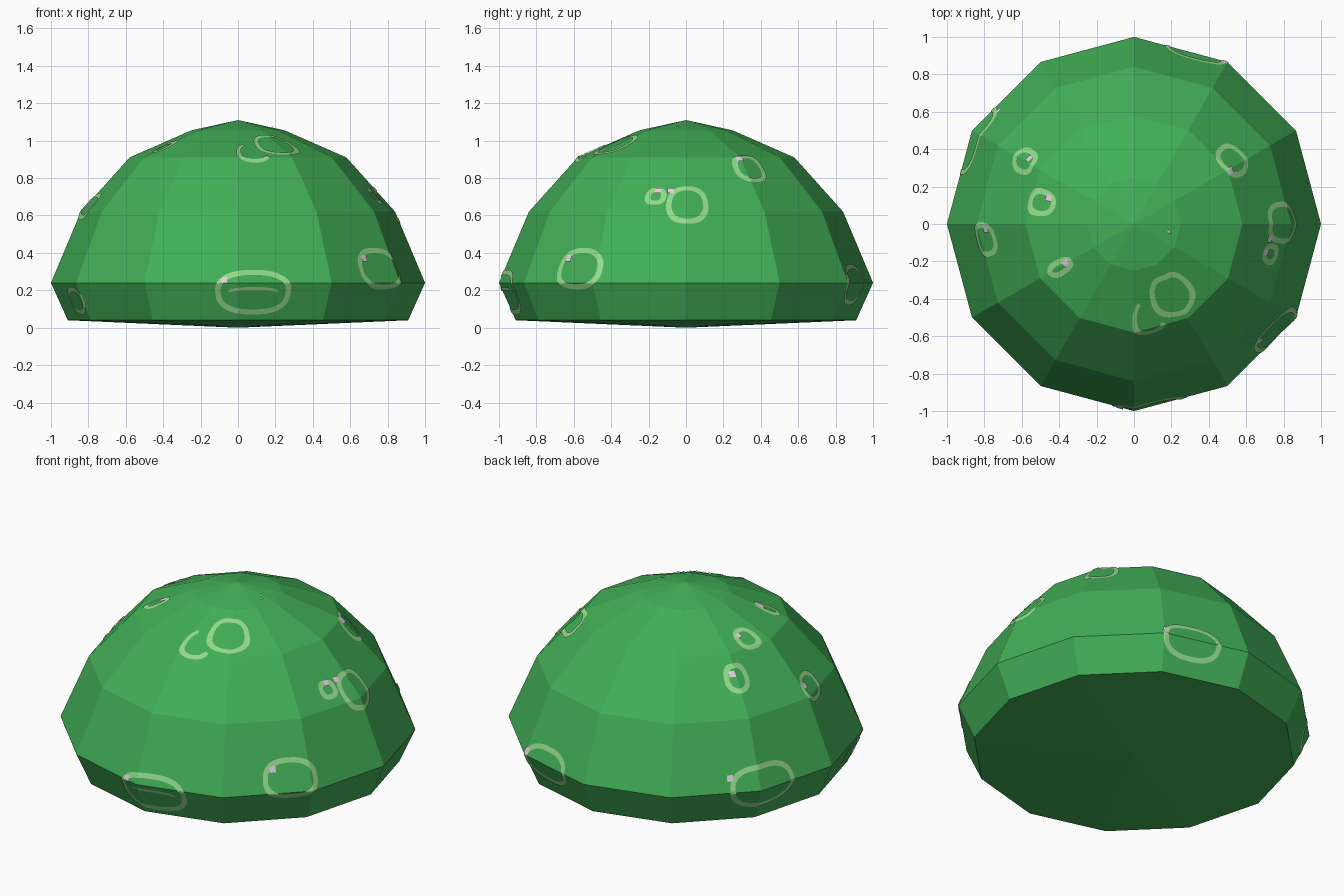
import bpy
from math import pi, cos, sin, radians, hypot, copysign
from mathutils import Vector

if "Cube" in bpy.data.objects:
    bpy.data.objects.remove(bpy.data.objects["Cube"])

SIDES = 12
STEP = 2 * pi / SIDES
# (radius, height) outline from the lower rim to just under the tip
PROFILE = [(0.91, 0.04), (1.0, 0.24), (0.84, 0.62), (0.58, 0.91), (0.25, 1.055), (0.0, 1.11)]
LENGTHS = [0.0]
for (r0, z0), (r1, z1) in zip(PROFILE, PROFILE[1:]):
    LENGTHS.append(LENGTHS[-1] + hypot(r1 - r0, z1 - z0))


def material(name, colour):
    mat = bpy.data.materials.new(name)
    mat.use_nodes = True
    mat.diffuse_color = (*colour, 1)
    mat.node_tree.nodes["Principled BSDF"].inputs["Base Color"].default_value = (*colour, 1)
    return mat


def add_mesh(name, verts, faces, mat):
    mesh = bpy.data.meshes.new(name)
    mesh.from_pydata(verts, [], faces)
    mesh.materials.append(mat)
    obj = bpy.data.objects.new(name, mesh)
    bpy.context.collection.objects.link(obj)
    return obj


def interpolate(x, xs, ys):
    for i in range(len(xs) - 1):
        if x <= xs[i + 1] or i == len(xs) - 2:
            t = (x - xs[i]) / (xs[i + 1] - xs[i])
            return ys[i] + t * (ys[i + 1] - ys[i])


def surface(angle, length, lift):
    """Point on the faceted dome, lifted slightly outward."""
    r = interpolate(length, LENGTHS, [p[0] for p in PROFILE])
    z = interpolate(length, LENGTHS, [p[1] for p in PROFILE])
    r *= cos(STEP / 2) / cos(angle % STEP - STEP / 2)
    base = Vector((0, 0, 0.25))
    point = Vector((r * cos(angle), r * sin(angle), z))
    return point + (point - base).normalized() * lift


def place(azimuth, height, u, v, lift):
    """Move u around and v up the dome from a centre point."""
    length = interpolate(height, [p[1] for p in PROFILE], LENGTHS)
    radius = interpolate(height, [p[1] for p in PROFILE], [p[0] for p in PROFILE])
    return surface(radians(azimuth) + u / radius, length + v, lift)


def grid_faces(rows, cols):
    return [(i * cols + j, i * cols + j + 1, (i + 1) * cols + j + 1, (i + 1) * cols + j)
            for i in range(rows - 1) for j in range(cols - 1)]


def ring(name, azimuth, height, half_w, half_h, mat, start=0, end=360, width=0.03):
    rows, cols = 73, 4
    verts = []
    for i in range(rows):
        a = radians(start + (end - start) * i / (rows - 1))
        c, s = (copysign(abs(f) ** 0.8, f) for f in (cos(a), sin(a)))
        for j in range(cols):
            inset = width * j / (cols - 1)
            verts.append(place(azimuth, height, (half_w - inset) * c, (half_h - inset) * s, 0.005))
    add_mesh(name, verts, grid_faces(rows, cols), mat)


def fleck(name, azimuth, height, half, mat):
    n = 5
    verts = [place(azimuth, height, half * (j / 2 - 1), half * (i / 2 - 1), 0.008)
             for i in range(n) for j in range(n)]
    add_mesh(name, verts, grid_faces(n, n), mat)


green = material("leaf green", (0.054, 0.43, 0.094))
pale = material("pale green", (0.296, 0.71, 0.26))
pink = material("pinkish white", (0.75, 0.64, 0.73))

# Faceted dome with a shallow pointed underside
verts = [(r * cos(i * STEP), r * sin(i * STEP), z) for r, z in PROFILE[:-1] for i in range(SIDES)]
faces = []
for k in range(len(PROFILE) - 2):
    for i in range(SIDES):
        j = (i + 1) % SIDES
        a, b = k * SIDES, (k + 1) * SIDES
        faces.append((a + i, a + j, b + j, b + i))
tip, foot, last = len(verts), len(verts) + 1, (len(PROFILE) - 2) * SIDES
verts += [(0, 0, 1.11), (0, 0, 0)]
for i in range(SIDES):
    j = (i + 1) % SIDES
    faces += [(last + i, last + j, tip), (j, i, foot)]
add_mesh("dome", verts, faces, green)

# Painted spots: azimuth, height, half width, half height
spots = [
    (-85, 0.19, 0.21, 0.13), (-37, 0.315, 0.16, 0.12), (0.5, 0.66, 0.115, 0.125),
    (-12.5, 0.70, 0.06, 0.06), (33, 0.85, 0.1, 0.1), (70, 0.23, 0.18, 0.12),
    (152, 0.25, 0.21, 0.14), (-157, 0.145, 0.13, 0.08), (150, 0.80, 0.075, 0.09),
    (167, 0.936, 0.075, 0.085), (186, 0.65, 0.095, 0.09), (210.5, 0.964, 0.045, 0.08),
    (-62, 0.974, 0.12, 0.13),
]
for n, spot in enumerate(spots):
    ring(f"spot_ring_{n + 1}", *spot, pale)

# Partial spots
ring("spot_arc_front", -81, 0.938, 0.09, 0.11, pale, 120, 330, 0.025)
ring("spot_arc_low", -85, 0.19, 0.14, 0.03, pale, 0, 180, 0.02)

# Small highlights on the spots
flecks = [(-94.4, 0.255), (-42.8, 0.37), (-11.9, 0.73), (-6.4, 0.73), (29, 0.90), (60.7, 0.27),
          (140.2, 0.32), (148, 0.82), (163, 0.95), (182, 0.67), (209.6, 0.98)]
for n, (azimuth, height) in enumerate(flecks):
    fleck(f"highlight_{n + 1}", azimuth, height, 0.018, pink)

# Tiny mark close to the tip
fleck("tip_mark", -12, 1.067, 0.01, pale)
